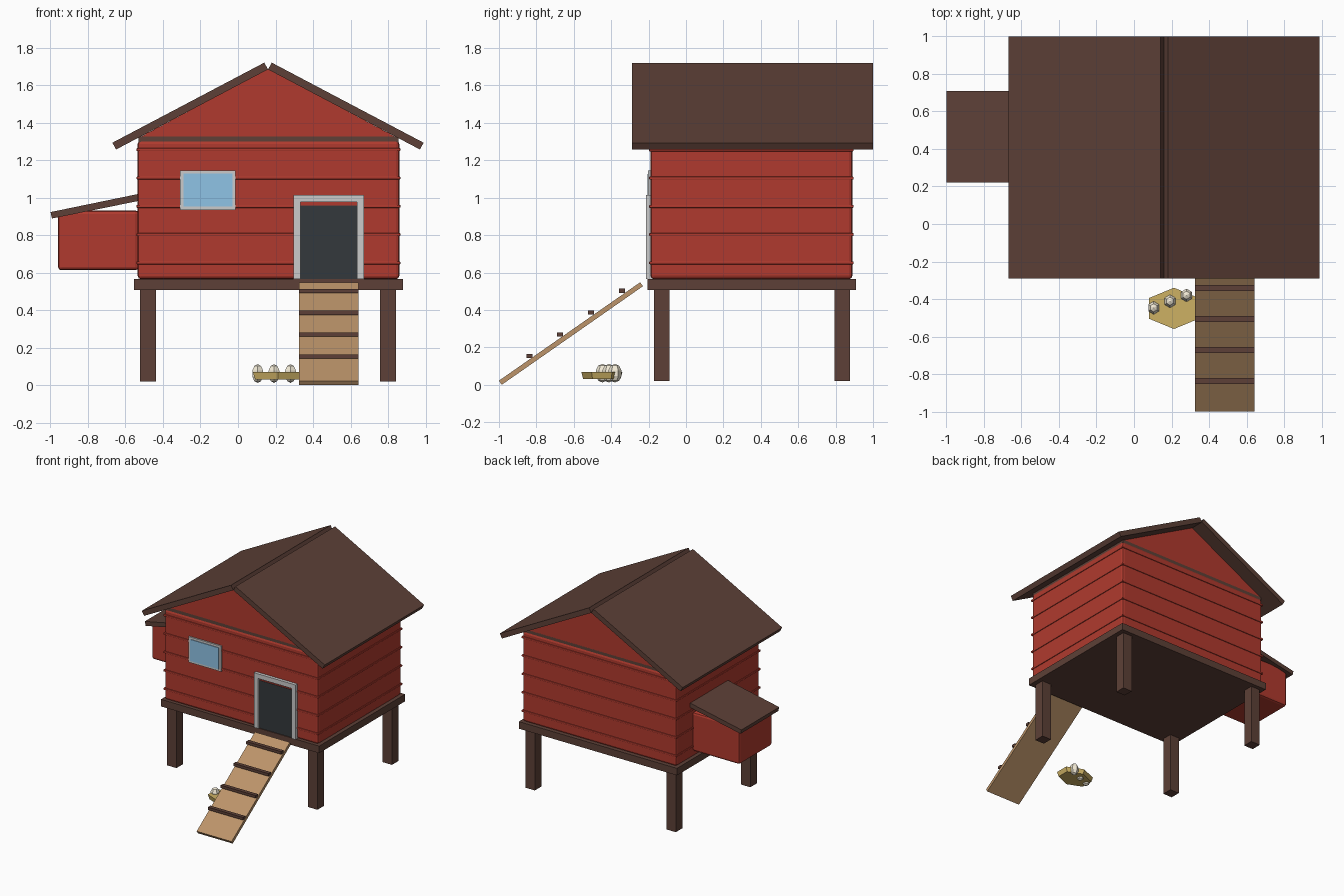
import bpy, bmesh
from mathutils import Matrix

if "Cube" in bpy.data.objects:
    bpy.data.objects.remove(bpy.data.objects["Cube"])


def material(name, hexcode):
    """Material from an sRGB hex colour."""
    lin = []
    for i in (0, 2, 4):
        c = int(hexcode[i:i + 2], 16) / 255
        lin.append(c / 12.92 if c < 0.04045 else ((c + 0.055) / 1.055) ** 2.4)
    m = bpy.data.materials.new(name)
    m.diffuse_color = (*lin, 1)
    m.use_nodes = True
    m.node_tree.nodes["Principled BSDF"].inputs["Base Color"].default_value = m.diffuse_color
    return m


RED = material("red_paint", "B03A2E")
BROWN = material("dark_wood", "5D4037")
PINE = material("ramp_wood", "BC946A")
WHITE = material("white_trim", "DCDCDC")
GLASS = material("glass", "8FC3E6")
DARK = material("door_dark", "34393C")
HAY = material("hay", "CDB164")
EGG = material("egg", "F2EAD6")

CX, CY = 0.16, 0.35     # house centre


def finish(name, bm, mat, bevel=0):
    bmesh.ops.recalc_face_normals(bm, faces=bm.faces)
    me = bpy.data.meshes.new(name)
    bm.to_mesh(me)
    bm.free()
    me.materials.append(mat)
    ob = bpy.data.objects.new(name, me)
    bpy.context.collection.objects.link(ob)
    if bevel:
        mod = ob.modifiers.new("bevel", "BEVEL")
        mod.width, mod.segments = bevel, 2
    return ob


def box(name, x, y, z, mat, bevel=0):
    """Box from (min, max) ranges on each axis."""
    bm = bmesh.new()
    bmesh.ops.create_cube(bm, size=1)
    for v in bm.verts:
        v.co = [r[0] if c < 0 else r[1] for c, r in zip(v.co, (x, y, z))]
    return finish(name, bm, mat, bevel)


def prism(name, pts, axis, lo, hi, mat):
    """Extrude a profile along x (points are y,z) or y (points are x,z)."""
    bm = bmesh.new()
    place = (lambda a, b, t: (t, a, b)) if axis == "x" else (lambda a, b, t: (a, t, b))
    face = bm.faces.new([bm.verts.new(place(a, b, lo)) for a, b in pts])
    ext = bmesh.ops.extrude_face_region(bm, geom=[face])
    for v in ext["geom"]:
        if isinstance(v, bmesh.types.BMVert):
            v.co["xyz".index(axis)] = hi
    return finish(name, bm, mat)


# Legs and platform
for side, lx in (("left", -0.48), ("right", 0.80)):
    for end, ly in (("front", -0.13), ("back", 0.835)):
        box(f"{end}_{side}_leg", (lx - .042, lx + .042), (ly - .042, ly + .042), (0.02, 0.51), BROWN)
box("platform", (-0.555, 0.88), (-0.205, 0.91), (0.507, 0.565), BROWN)

# Walls with horizontal plank battens
box("walls", (-0.535, 0.86), (-0.19, 0.89), (0.565, 1.305), RED, 0.018)
for i in range(5):
    z = 0.652 + i * 0.151
    box(f"batten_{i + 1}", (-0.541, 0.866), (-0.197, 0.896), (z - .008, z + .008), RED, 0.004)
box("gable_trim", (-0.53, 0.855), (-0.185, 0.885), (1.295, 1.325), BROWN)
prism("gable", [(CX - .685, 1.322), (CX + .685, 1.322), (CX, 1.685)], "y", -0.185, 0.885, RED)

# Roof panels, mirrored about the ridge
for side, s in (("left", -1), ("right", 1)):
    profile = [(0.02, 1.72), (0.83, 1.293), (0.81, 1.257), (0, 1.684)]
    prism(f"roof_{side}", [(CX + s * a, b) for a, b in profile], "y", -0.29, 1.0, BROWN)

# Door and frame
box("door", (0.33, 0.637), (-0.2, -0.18), (0.566, 0.957), DARK)
box("door_frame_left", (0.295, 0.333), (-0.215, -0.18), (0.566, 1.015), WHITE)
box("door_frame_right", (0.635, 0.672), (-0.215, -0.18), (0.566, 1.015), WHITE)
box("door_frame_top", (0.333, 0.635), (-0.215, -0.18), (0.977, 1.015), WHITE)

# Window
box("window_frame", (-0.308, -0.012), (-0.202, -0.18), (0.935, 1.145), WHITE)
box("window_glass", (-0.29, -0.03), (-0.207, -0.18), (0.952, 1.128), GLASS)

# Nest box with sloping lid
box("nest_box", (-0.96, -0.53), (0.25, 0.68), (0.613, 0.932), RED, 0.018)
prism("nest_box_lid", [(-1.0, 0.923), (-0.53, 1.02), (-0.523, 0.984), (-0.992, 0.889)],
      "y", 0.22, 0.71, BROWN)

# Ramp with cleats
prism("ramp", [(-1.0, 0.022), (-0.245, 0.548), (-0.23, 0.527), (-0.985, 0.0)], "x", 0.325, 0.642, PINE)
for i in range(4):
    y, z = -0.838 + i * 0.1655, 0.153 + i * 0.1165
    box(f"ramp_cleat_{i + 1}", (0.325, 0.642), (y - .016, y + .016), (z - .011, z + .011), BROWN)

# Hay bed and eggs
bm = bmesh.new()
bmesh.ops.create_cone(bm, cap_ends=True, segments=6, radius1=0.10, radius2=0.11, depth=0.038,
                      matrix=Matrix.Translation((0.213, -0.45, 0.05))
                      @ Matrix.Diagonal((1.4, 1, 1, 1)))
finish("hay_bed", bm, HAY)
for i, (x, y) in enumerate(((0.105, -0.447), (0.192, -0.412), (0.28, -0.38))):
    bm = bmesh.new()
    bmesh.ops.create_uvsphere(bm, u_segments=6, v_segments=5, radius=1,
                              matrix=Matrix.Translation((x, y, 0.062))
                              @ Matrix.Diagonal((0.035, 0.037, 0.05, 1)))
    finish(f"egg_{i + 1}", bm, EGG)
